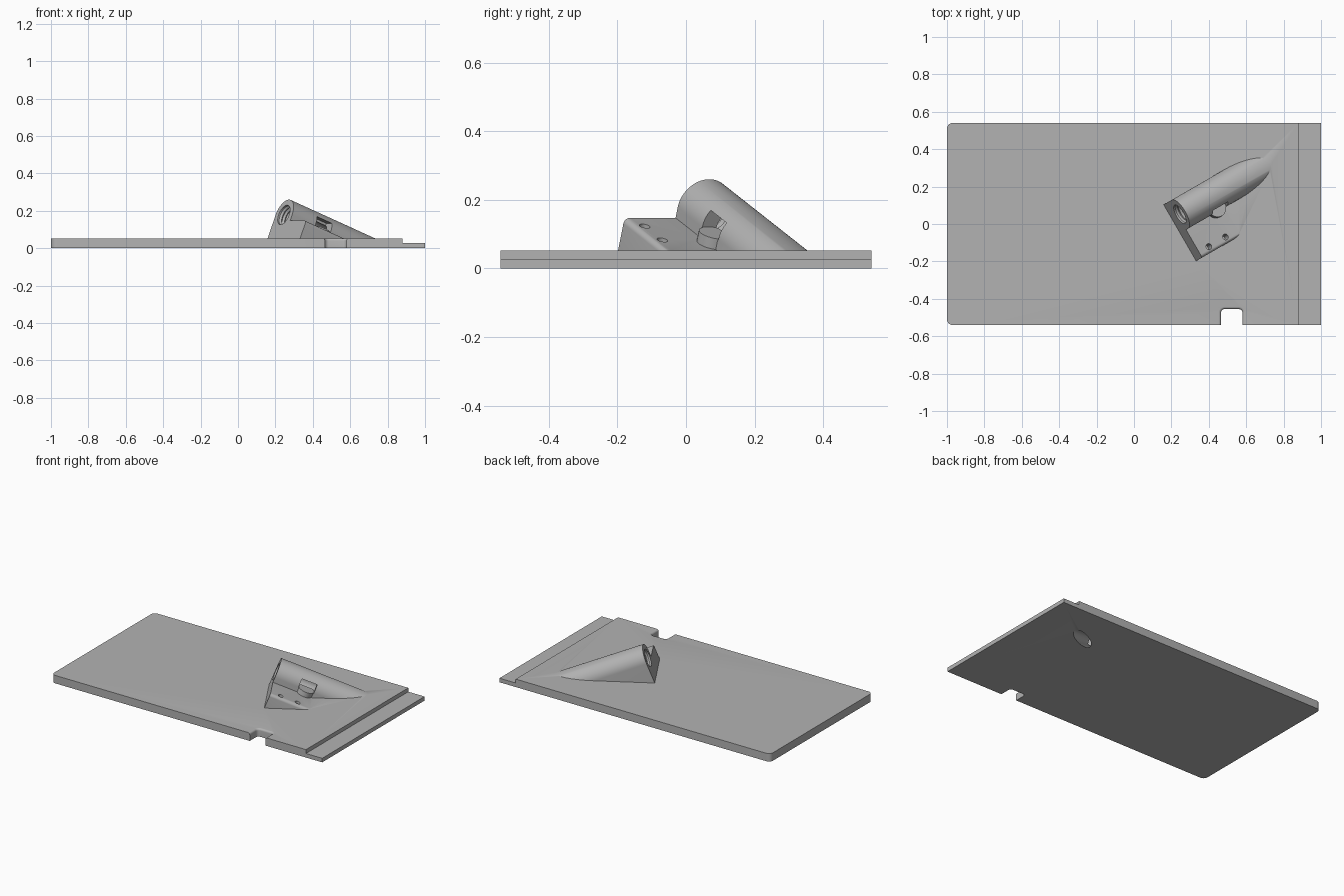
import bpy, bmesh
from math import sin, cos, pi, radians
from mathutils import Matrix, Vector

cube = bpy.data.objects.get("Cube")
if cube:
    bpy.data.objects.remove(cube, do_unlink=True)

# Single grey material
grey = bpy.data.materials.new("plain grey")
grey.use_nodes = True
COLOUR = (0.45, 0.45, 0.45, 1)
grey.diffuse_color = COLOUR
grey.node_tree.nodes["Principled BSDF"].inputs["Base Color"].default_value = COLOUR

# Frame of the tilted socket: s runs down the bore, v sideways, w out of the slope
TILT, TURN = radians(21.5), radians(30)
s_axis = Vector((cos(TURN) * cos(TILT), sin(TURN) * cos(TILT), -sin(TILT)))
v_axis = Vector((-sin(TURN), cos(TURN), 0))
w_axis = s_axis.cross(v_axis)
SOCKET = Matrix((s_axis, v_axis, w_axis)).transposed().to_4x4()
SOCKET.translation = (0.245, 0.052, 0.178)


def finish(name, bm, matrix=None):
    bmesh.ops.recalc_face_normals(bm, faces=bm.faces)
    if matrix:
        bm.transform(matrix)
    mesh = bpy.data.meshes.new(name)
    bm.to_mesh(mesh)
    bm.free()
    mesh.materials.append(grey)
    obj = bpy.data.objects.new(name, mesh)
    bpy.context.collection.objects.link(obj)
    return obj


def extruded(points, direction):
    bm = bmesh.new()
    face = bm.faces.new([bm.verts.new(p) for p in points])
    res = bmesh.ops.extrude_face_region(bm, geom=[face])
    moved = [g for g in res["geom"] if isinstance(g, bmesh.types.BMVert)]
    bmesh.ops.translate(bm, verts=moved, vec=direction)
    return bm


def box(name, low, high, matrix=None):
    bm = bmesh.new()
    bmesh.ops.create_cube(bm, size=1)
    low, high = Vector(low), Vector(high)
    bmesh.ops.scale(bm, vec=high - low, verts=bm.verts)
    bmesh.ops.translate(bm, vec=(low + high) / 2, verts=bm.verts)
    return finish(name, bm, matrix)


def peg(name, s, v, low, high, radius, sides=32):
    bm = bmesh.new()
    bmesh.ops.create_cone(bm, cap_ends=True, segments=sides, radius1=radius,
                          radius2=radius, depth=high - low)
    bmesh.ops.translate(bm, vec=(s, v, (low + high) / 2), verts=bm.verts)
    return finish(name, bm, SOCKET)


def combine(target, other, operation):
    mod = target.modifiers.new("combine", 'BOOLEAN')
    mod.object, mod.operation, mod.solver = other, operation, 'EXACT'
    bpy.context.view_layer.update()
    with bpy.context.temp_override(object=target, active_object=target):
        bpy.ops.object.modifier_apply(modifier=mod.name)
    bpy.data.objects.remove(other, do_unlink=True)


def arc(cx, cy, r, start, end, steps=8):
    angles = [radians(start + (end - start) * i / steps) for i in range(steps + 1)]
    return [(cx + r * cos(a), cy + r * sin(a)) for a in angles]


# Base plate outline with rounded left corners and a notch in the front edge
HALF, TOP, R = 0.54, 0.053, 0.03
N0, N1, NY, NR = 0.465, 0.58, -0.455, 0.02
outline = (arc(-1 + R, -HALF + R, R, 180, 270)
           + [(N0, -HALF)] + arc(N0 + NR, NY - NR, NR, 180, 90)
           + arc(N1 - NR, NY - NR, NR, 90, 0) + [(N1, -HALF)]
           + [(1, -HALF), (1, HALF)] + arc(-1 + R, HALF - R, R, 90, 180))
bm = extruded([(x, y, 0) for x, y in outline], (0, 0, TOP))


def on_notch(vert):
    return N0 - 0.001 < vert.co.x < N1 + 0.001 and vert.co.z > TOP / 2


rim = [e for e in bm.edges if all(on_notch(v) for v in e.verts)]
bmesh.ops.bevel(bm, geom=rim, offset=0.013, segments=5, profile=0.5, affect='EDGES')
plate = finish("base_plate", bm)

# Lowered lip along the right end
combine(plate, box("lip_cutter", (0.88, -1, 0.027), (1.2, 1, 0.2)), 'DIFFERENCE')

# Socket body: round tube on a slab with a lower bolting shoulder beside it
TUBE, SHOULDER, SIDE = 0.088, -0.033, -0.26
profile = (arc(0, 0, TUBE, 0, 180, 40) + [(-TUBE, SHOULDER)]
           + arc(SIDE + 0.018, SHOULDER - 0.018, 0.018, 90, 180)
           + [(SIDE, -0.5), (TUBE, -0.5)])
body = finish("socket_body", extruded([(0, v, w) for v, w in profile], (0.9, 0, 0)), SOCKET)
combine(body, box("body_limits", (-0.5, -0.8, 0.02), (1.5, 1.2, 0.6)), 'INTERSECT')

# Side window with a rounded ledge under it
combine(body, box("window_cutter", (0.155, -0.2, -0.004), (0.255, -0.01, 0.052), SOCKET), 'DIFFERENCE')
combine(body, peg("window_ledge", 0.205, -0.07, -0.07, 0.0, 0.05), 'UNION')
combine(plate, body, 'UNION')

# Bore: grooved thread near the mouth, then plain through the plate
BORE, THREAD, PITCH = 0.04, 0.056, 0.02
lathe = [(-0.05, 0), (-0.05, THREAD)]
for i in range(6):
    lathe += [(PITCH * (i + 0.5), THREAD), (PITCH * (i + 1), 0.047)]
lathe += [(0.13, BORE), (0.75, BORE), (0.75, 0)]
bm = bmesh.new()
verts = [bm.verts.new((s, r, 0)) for s, r in lathe]
edges = [bm.edges.new(pair) for pair in zip(verts, verts[1:])]
bmesh.ops.spin(bm, geom=verts + edges, cent=(0, 0, 0), axis=(1, 0, 0),
               angle=2 * pi, steps=40)
bmesh.ops.remove_doubles(bm, verts=bm.verts, dist=0.0001)
combine(plate, finish("bore_cutter", bm, SOCKET), 'DIFFERENCE')

# Two bolt holes in the shoulder
for s in (0.065, 0.175):
    combine(plate, peg("bolt_cutter", s, -0.227, -0.09, 0.03, 0.016, 24), 'DIFFERENCE')

plate.name = "plate_with_socket"
bpy.ops.object.select_all(action='DESELECT')
plate.select_set(True)
bpy.context.view_layer.objects.active = plate
bpy.ops.object.shade_smooth_by_angle(angle=radians(30))
